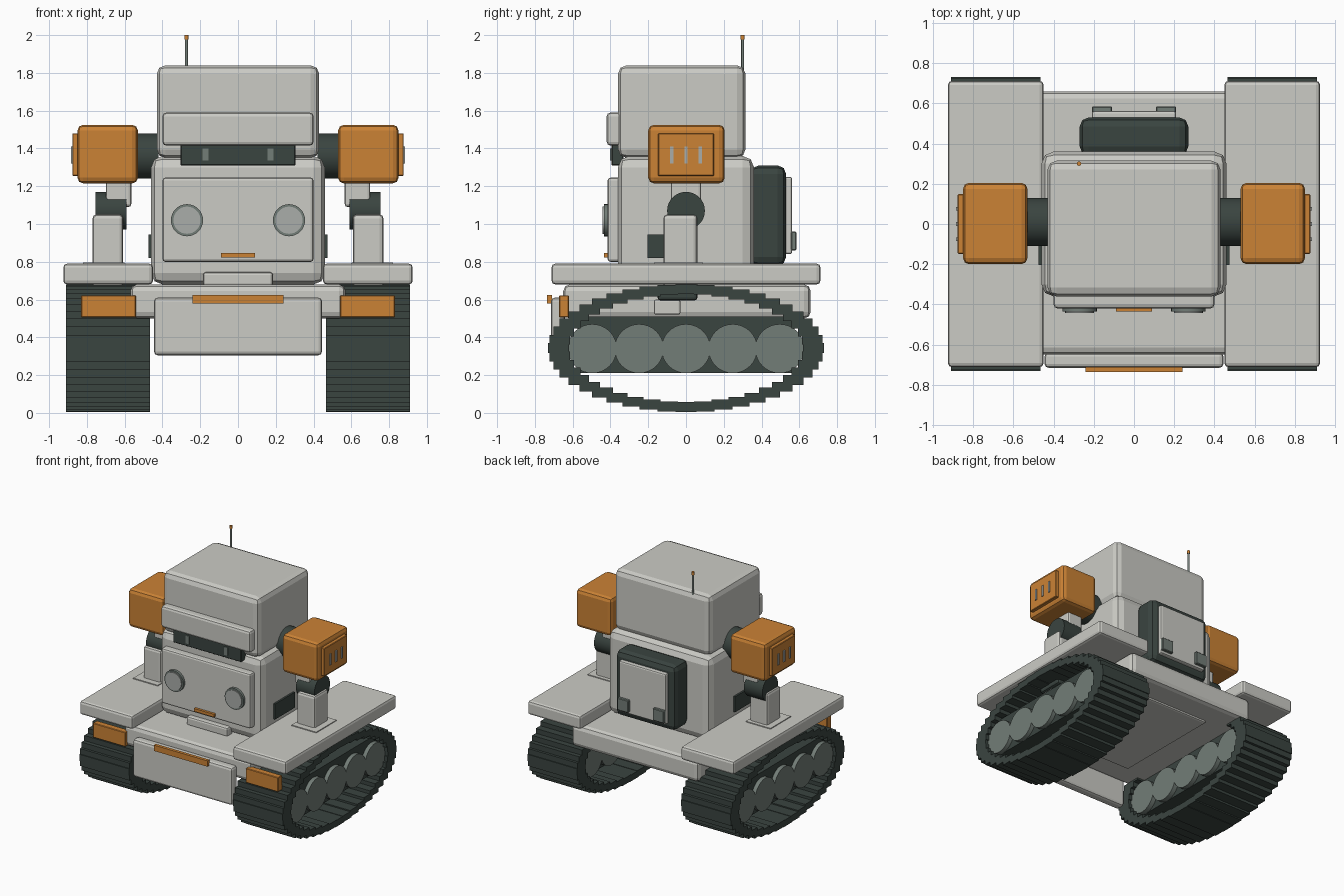
import bpy, bmesh, math
from mathutils import Matrix, Vector

cube = bpy.data.objects.get("Cube")
if cube:
    bpy.data.objects.remove(cube, do_unlink=True)


def material(name, rgb):
    m = bpy.data.materials.new(name)
    m.use_nodes = True
    color = (*rgb, 1)
    m.diffuse_color = color
    m.node_tree.nodes["Principled BSDF"].inputs["Base Color"].default_value = color
    return m


SHELL = material("shell_grey", (0.60, 0.60, 0.56))
ORANGE = material("orange", (0.60, 0.225, 0.036))
DARK = material("dark_green_grey", (0.042, 0.058, 0.051))
STEEL = material("steel_grey", (0.17, 0.205, 0.185))
LENS = material("lens_grey", (0.40, 0.42, 0.40))


def finish(name, bm, mat, smooth=False):
    bmesh.ops.recalc_face_normals(bm, faces=bm.faces)
    mesh = bpy.data.meshes.new(name)
    bm.to_mesh(mesh)
    bm.free()
    mesh.materials.append(mat)
    obj = bpy.data.objects.new(name, mesh)
    bpy.context.collection.objects.link(obj)
    if smooth:
        bpy.ops.object.select_all(action="DESELECT")
        obj.select_set(True)
        bpy.context.view_layer.objects.active = obj
        bpy.ops.object.shade_smooth_by_angle(angle=math.radians(35))
    return obj


def add_box(bm, lo, hi):
    lo, hi = Vector(lo), Vector(hi)
    mat = Matrix.Translation((lo + hi) / 2) @ Matrix.Diagonal((*(hi - lo), 1))
    bmesh.ops.create_cube(bm, size=1, matrix=mat)


def box(name, x, y, z, mat, bevel=0.0, segments=2):
    """Bevelled box from (min, max) ranges."""
    bm = bmesh.new()
    add_box(bm, *zip(sorted(x), y, z))
    if bevel:
        bmesh.ops.bevel(bm, geom=bm.edges[:], offset=bevel, segments=segments,
                        profile=0.5, affect="EDGES", clamp_overlap=True)
    return finish(name, bm, mat)


def rod(name, centre, radius, length, axis, mat, sides=32):
    bm = bmesh.new()
    turn = {"x": Matrix.Rotation(math.pi / 2, 4, "Y"),
            "y": Matrix.Rotation(math.pi / 2, 4, "X"),
            "z": Matrix()}[axis]
    bmesh.ops.create_cone(bm, cap_ends=True, segments=sides, radius1=radius, radius2=radius,
                          depth=length, matrix=Matrix.Translation(centre) @ turn)
    return finish(name, bm, mat, smooth=True)


def mid(c, half):
    return (c - half, c + half)


# Hull
box("deck", mid(0, 0.57), (-0.65, 0.66), (0.50, 0.68), SHELL, 0.035)
box("belly_plate", mid(0, 0.32), mid(0, 0.45), (0.485, 0.52), SHELL, 0.015)
box("front_bumper", mid(0, 0.445), (-0.715, -0.64), (0.305, 0.61), SHELL, 0.02)
box("bumper_stripe", mid(0, 0.24), (-0.735, -0.71), (0.578, 0.625), ORANGE)

# Torso and chest
box("torso", mid(0, 0.46), mid(0, 0.36), (0.68, 1.36), SHELL, 0.06)
box("chest_panel", mid(0, 0.40), (-0.415, -0.34), (0.80, 1.245), SHELL, 0.015)
box("chest_stripe", mid(0, 0.09), (-0.435, -0.41), (0.823, 0.847), ORANGE)
box("chest_step", mid(0, 0.185), (-0.40, -0.33), (0.67, 0.745), SHELL, 0.015)

# Head
box("head", mid(0, 0.43), (-0.36, 0.315), (1.35, 1.84), SHELL, 0.045)
box("brow", mid(0, 0.40), (-0.42, -0.34), (1.415, 1.59), SHELL, 0.02)
box("visor", mid(0, 0.305), (-0.395, -0.33), (1.31, 1.42), DARK, 0.005, 1)
rod("antenna", (-0.273, 0.30, 1.88), 0.008, 0.20, "z", STEEL, 12)
rod("antenna_tip", (-0.273, 0.30, 1.988), 0.011, 0.024, "z", ORANGE, 12)

# Backpack
box("backpack", mid(0, 0.27), (0.34, 0.53), (0.78, 1.31), DARK, 0.045)
box("backpack_panel", mid(0, 0.21), (0.51, 0.562), (0.84, 1.25), SHELL, 0.012)

for side, s in (("left", 1), ("right", -1)):

    def part(name, x, *args):
        return box(f"{side}_{name}", (s * x[0], s * x[1]), *args)

    def wheel(name, x, y, z, radius, length, axis, mat):
        return rod(f"{side}_{name}", (s * x, y, z), radius, length, axis, mat)

    # Face and chest lights
    part("visor_eye", mid(0.172, 0.016), (-0.402, -0.39), (1.335, 1.40), STEEL)
    wheel("headlight_rim", 0.27, -0.42, 1.02, 0.085, 0.03, "y", STEEL)
    wheel("headlight_lens", 0.27, -0.425, 1.02, 0.072, 0.035, "y", LENS)

    # Torso vent and backpack latch
    part("torso_vent", (0.44, 0.475), (-0.205, 0.05), (0.82, 0.945), DARK)
    part("backpack_latch", (0.11, 0.21), (0.555, 0.585), (0.86, 0.96), STEEL, 0.005, 1)

    # Shoulder
    wheel("shoulder_axle", 0.49, 0.01, 1.36, 0.12, 0.14, "x", DARK)
    part("shoulder", (0.53, 0.85), (-0.20, 0.205), (1.215, 1.525), ORANGE, 0.03)
    part("shoulder_plate", (0.84, 0.877), mid(0, 0.148), (1.255, 1.48), ORANGE, 0.004, 1)
    for i in (-1, 0, 1):
        part(f"shoulder_slot_{i + 2}", (0.87, 0.884), mid(i * 0.075, 0.009),
             (1.32, 1.41), LENS)

    # Arm reaching down through the fender
    part("upper_arm", (0.565, 0.70), mid(0, 0.08), (1.09, 1.24), SHELL, 0.015)
    wheel("elbow", 0.672, 0, 1.07, 0.10, 0.165, "x", DARK)
    part("forearm", (0.608, 0.77), (-0.12, 0.06), (0.62, 1.05), SHELL, 0.02)
    part("arm_collar", (0.60, 0.82), (-0.17, 0.09), (0.78, 0.797), SHELL)
    part("wrist", (0.60, 0.78), (-0.15, 0.06), (0.595, 0.65), DARK, 0.015)
    part("gripper", (0.62, 0.76), (-0.17, -0.03), (0.52, 0.60), SHELL, 0.01)

    # Fender and front lamp
    part("fender", (0.45, 0.925), mid(0, 0.712), (0.68, 0.79), SHELL, 0.02)
    part("front_lamp", (0.54, 0.83), (-0.672, -0.62), (0.505, 0.622), ORANGE, 0.004, 1)

    # Track made of level pads around an oval
    bm = bmesh.new()
    pads = 44
    for i in range(pads):
        a = math.tau * i / pads
        y, z = 0.675 * math.cos(a), 0.343 + 0.312 * math.sin(a)
        xs = sorted((s * 0.465, s * 0.91))
        add_box(bm, *zip(xs, mid(y, 0.055), mid(z, 0.026)))
    finish(f"{side}_track", bm, DARK)

    # Road wheels and their frame
    part("track_frame", (0.53, 0.85), mid(0, 0.575), (0.21, 0.51), DARK)
    for i in range(5):
        wheel(f"road_wheel_{i + 1}", 0.688, (i - 2) * 0.248, 0.34, 0.13, 0.39, "x", STEEL)
